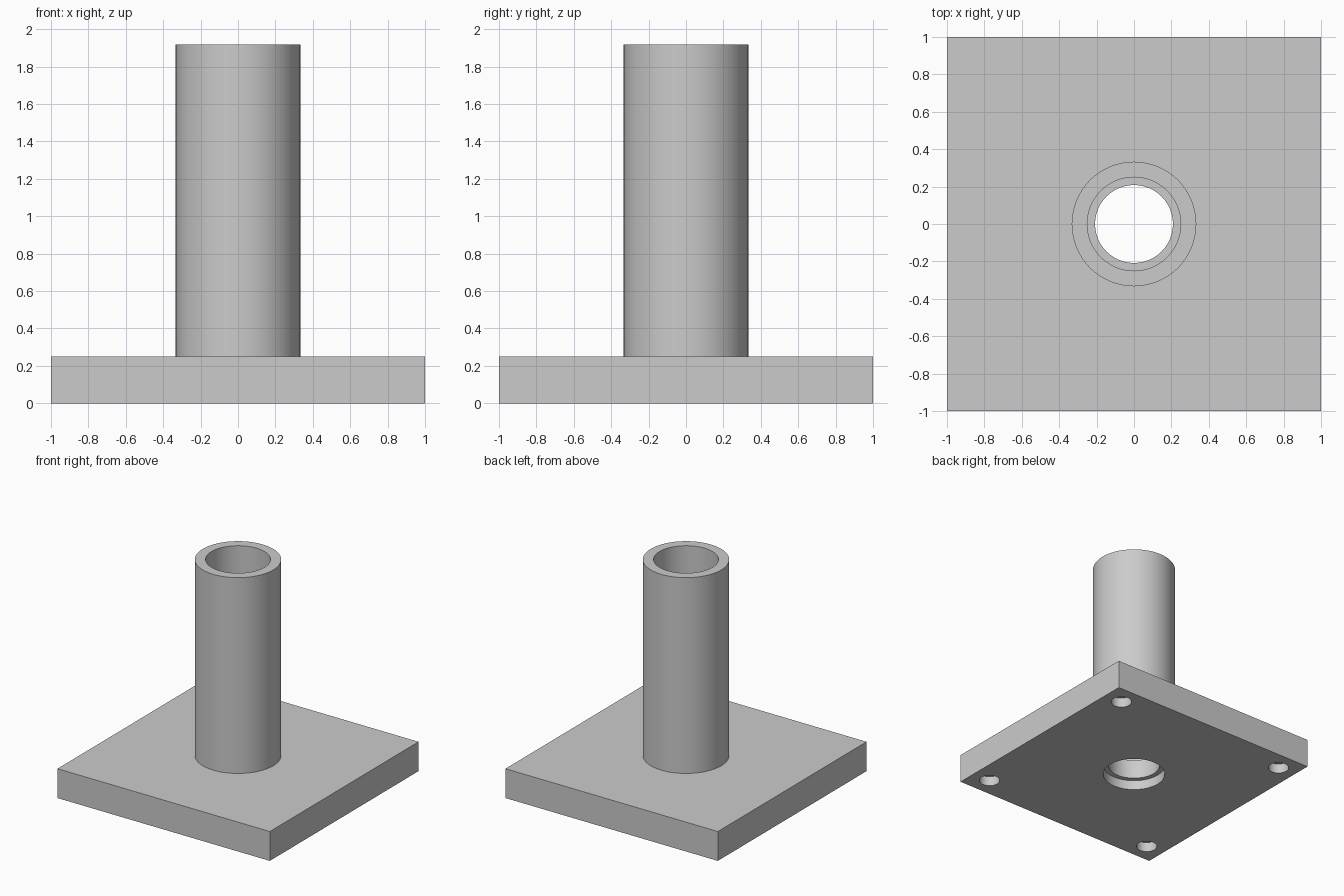
import bpy, bmesh, math

if "Cube" in bpy.data.objects:
    bpy.data.objects.remove(bpy.data.objects["Cube"])

PLATE_H, TOTAL_H = 0.25, 1.917
TUBE_R, BORE_R, LIP_R = 0.333, 0.25, 0.208
SEGS = 96

grey = bpy.data.materials.new("plain_grey")
grey.diffuse_color = (0.6, 0.6, 0.6, 1)
grey.use_nodes = True
grey.node_tree.nodes["Principled BSDF"].inputs["Base Color"].default_value = grey.diffuse_color


def make_object(name, bm):
    bmesh.ops.recalc_face_normals(bm, faces=bm.faces)
    mesh = bpy.data.meshes.new(name)
    bm.to_mesh(mesh)
    bm.free()
    mesh.materials.append(grey)
    obj = bpy.data.objects.new(name, mesh)
    bpy.context.collection.objects.link(obj)
    return obj


def smooth(obj):
    bpy.ops.object.select_all(action='DESELECT')
    obj.select_set(True)
    bpy.context.view_layer.objects.active = obj
    bpy.ops.object.shade_smooth_by_angle(angle=math.radians(30))


def cutter(name, radius, z0, z1, x=0, y=0, segs=SEGS):
    bm = bmesh.new()
    bmesh.ops.create_cone(bm, cap_ends=True, segments=segs, radius1=radius,
                          radius2=radius, depth=z1 - z0)
    bmesh.ops.translate(bm, verts=bm.verts, vec=(x, y, (z0 + z1) / 2))
    obj = make_object(name, bm)
    obj.hide_render = True
    return obj


# Square base plate
bm = bmesh.new()
bmesh.ops.create_cube(bm, size=1)
bmesh.ops.scale(bm, verts=bm.verts, vec=(2, 2, PLATE_H))
bmesh.ops.translate(bm, verts=bm.verts, vec=(0, 0, PLATE_H / 2))
plate = make_object("base_plate", bm)

# Through hole, underside counterbore and four blind corner holes
cutters = [cutter("through_hole_cutter", LIP_R, -0.1, PLATE_H + 0.1),
           cutter("counterbore_cutter", BORE_R, -0.1, 0.083)]
for sx in (-1, 1):
    for sy in (-1, 1):
        cutters.append(cutter("corner_hole_cutter", 0.083, -0.1, 0.083,
                              sx * 0.833, sy * 0.833, 48))
bpy.context.view_layer.objects.active = plate
for c in cutters:
    mod = plate.modifiers.new("cut", 'BOOLEAN')
    mod.operation = 'DIFFERENCE'
    mod.solver = 'EXACT'
    mod.object = c
    bpy.ops.object.modifier_apply(modifier=mod.name)
for c in cutters:
    bpy.data.objects.remove(c)
smooth(plate)

# Upright hollow tube, its open foot resting on the plate
bm = bmesh.new()
profile = [(BORE_R, PLATE_H), (BORE_R, TOTAL_H), (TUBE_R, TOTAL_H), (TUBE_R, PLATE_H)]
verts = [bm.verts.new((r, 0, z)) for r, z in profile]
edges = [bm.edges.new(pair) for pair in zip(verts, verts[1:])]
bmesh.ops.spin(bm, geom=verts + edges, cent=(0, 0, 0), axis=(0, 0, 1),
               angle=math.tau, steps=SEGS, use_merge=True)
bmesh.ops.remove_doubles(bm, verts=bm.verts, dist=1e-4)
tube = make_object("upright_tube", bm)
# Outer wall must face away from the axis
wall = max(tube.data.polygons, key=lambda p: p.center.xy.length)
if wall.normal.xy.dot(wall.center.xy) < 0:
    tube.data.flip_normals()
smooth(tube)
